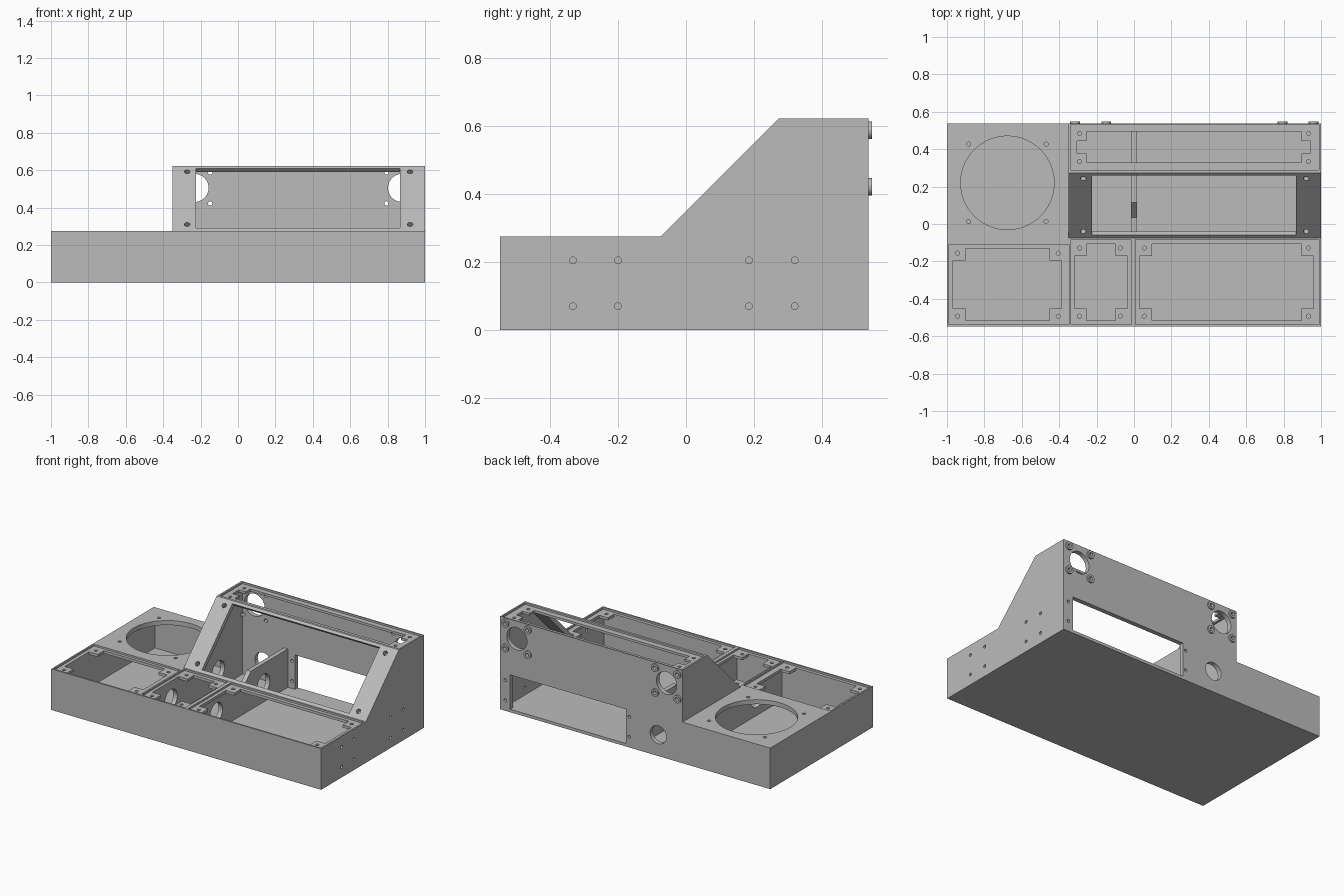
import bpy, bmesh
from math import radians
from mathutils import Vector, Matrix

if "Cube" in bpy.data.objects:
    bpy.data.objects.remove(bpy.data.objects["Cube"])

grey = bpy.data.materials.new("plain grey")
grey.use_nodes = True
grey.diffuse_color = (0.5, 0.5, 0.5, 1)
grey.node_tree.nodes["Principled BSDF"].inputs["Base Color"].default_value = (0.5, 0.5, 0.5, 1)


def prism(bm, pts, axis, a, b):
    """Extrude a flat outline along x (outline in y, z) or z (outline in x, y)."""
    at = (lambda p, t: (t, *p)) if axis == "x" else (lambda p, t: (*p, t))
    face = bm.faces.new([bm.verts.new(at(p, a)) for p in pts])
    ext = bmesh.ops.extrude_face_region(bm, geom=[face])["geom"]
    verts = [g for g in ext if isinstance(g, bmesh.types.BMVert)]
    move = Vector((b - a, 0, 0)) if axis == "x" else Vector((0, 0, b - a))
    bmesh.ops.translate(bm, verts=verts, vec=move)


def rect(x0, x1, y0, y1):
    return [(x0, y0), (x1, y0), (x1, y1), (x0, y1)]


def box(bm, x0, x1, y0, y1, z0, z1):
    prism(bm, rect(x0, x1, y0, y1), "z", z0, z1)


def cyl(bm, centre, axis, r, depth, sides=24):
    turn = Vector(axis).to_track_quat("Z", "Y").to_matrix().to_4x4()
    bmesh.ops.create_cone(bm, cap_ends=True, segments=sides, radius1=r, radius2=r,
                          depth=depth, matrix=Matrix.Translation(centre) @ turn)


def make(name, bm):
    bmesh.ops.recalc_face_normals(bm, faces=bm.faces)
    mesh = bpy.data.meshes.new(name)
    bm.to_mesh(mesh)
    bm.free()
    mesh.materials.append(grey)
    ob = bpy.data.objects.new(name, mesh)
    bpy.context.collection.objects.link(ob)
    return ob


def combine(ob, other, operation="DIFFERENCE"):
    mod = ob.modifiers.new("cut", "BOOLEAN")
    mod.operation, mod.solver, mod.object = operation, "EXACT", other
    bpy.context.view_layer.objects.active = ob
    bpy.ops.object.modifier_apply(modifier=mod.name)


def cutter(name, bm):
    ob = make(name, bm)
    ob.hide_render = True
    return ob


FRONT, BACK, LOW, HIGH = -0.548, 0.537, 0.275, 0.623
cutters = []

# Outer body: low base with a sloped tower
bm = bmesh.new()
prism(bm, [(FRONT, 0), (BACK, 0), (BACK, HIGH), (0.274, HIGH), (-0.075, LOW), (FRONT, LOW)],
      "x", -0.35, 1)
body = make("case_body", bm)
bm = bmesh.new()
box(bm, -1, -0.3, FRONT, BACK, 0, LOW)
left_block = cutter("left_block", bm)
combine(body, left_block, "UNION")
cutters.append(left_block)

# Hollow interiors
bm = bmesh.new()
box(bm, -0.97, -0.35, -0.518, 0.507, 0.02, 0.245)
prism(bm, [(-0.518, 0.02), (0.507, 0.02), (0.507, 0.595), (0.287, 0.595),
           (-0.063, 0.245), (-0.518, 0.245)], "x", -0.32, 0.97)
cutters.append(cutter("interior_cutter", bm))

# Lid seats: recess, opening with screw tabs, screw holes
# (recess rectangle, opening rectangle, tab size, surface height)
seats = [
    ((-0.99, -0.348, -0.537, -0.11), (-0.967, -0.387, -0.516, -0.13), 0.065, LOW),
    ((-0.338, -0.016, -0.537, -0.083), (-0.318, -0.035, -0.516, -0.107), 0.065, LOW),
    ((0.008, 0.99, -0.537, -0.083), (0.03, 0.96, -0.516, -0.107), 0.065, LOW),
    ((-0.338, 0.99, 0.29, 0.53), (-0.305, 0.945, 0.328, 0.495), 0.05, HIGH),
]
recess, openings, holes = bmesh.new(), bmesh.new(), bmesh.new()
for outer, (x0, x1, y0, y1), t, top in seats:
    box(recess, *outer, top - 0.012, top + 0.05)
    prism(openings, [(x0 + t, y0), (x1 - t, y0), (x1 - t, y0 + t), (x1, y0 + t),
                     (x1, y1 - t), (x1 - t, y1 - t), (x1 - t, y1), (x0 + t, y1),
                     (x0 + t, y1 - t), (x0, y1 - t), (x0, y0 + t), (x0 + t, y0 + t)],
          "z", top - 0.05, top + 0.1)
    for x in (outer[0] + 0.047, outer[1] - 0.057):
        for y in (outer[2] + 0.044, outer[3] - 0.046):
            cyl(holes, (x, y, top), (0, 0, 1), 0.011, 0.09, 16)

# Speaker opening, sloped display opening and rear window
cyl(openings, (-0.677, 0.22, LOW), (0, 0, 1), 0.25, 0.1, 64)
slope = Vector((0, -1, 1)).normalized()
prism(openings, [(-0.09, 0.32), (-0.02, 0.25), (0.3, 0.57), (0.23, 0.64)], "x", -0.225, 0.866)
box(openings, 0.067, 0.926, 0.48, 0.6, 0.02, 0.25)
cutters += [cutter("recess_cutter", recess), cutter("opening_cutter", openings)]

# Speaker and display screw holes
for s in (-0.207, 0.207):
    for t in (-0.207, 0.207):
        cyl(holes, (-0.677 + s, 0.22 + t, LOW), (0, 0, 1), 0.011, 0.1, 16)
for x in (-0.272, 0.92):
    for z in (0.31, 0.592):
        cyl(holes, (x, z - 0.35, z), slope, 0.015, 0.07, 16)

# Side and rear window screw holes
for z in (0.07, 0.205):
    for y in (-0.333, -0.2, 0.185, 0.32):
        cyl(holes, (1, y, z), (1, 0, 0), 0.01, 0.1, 16)
    for x in (0.045, 0.963):
        cyl(holes, (x, BACK, z), (0, 1, 0), 0.01, 0.1, 16)

# Rear sockets with their screw bosses, and the rear cable hole
bosses = bmesh.new()
for cx in (-0.232, 0.877):
    cyl(holes, (cx, BACK, 0.505), (0, 1, 0), 0.075, 0.1, 40)
    for x in (cx - 0.083, cx + 0.083):
        for z in (0.422, 0.588):
            cyl(bosses, (x, BACK + 0.003, z), (0, 1, 0), 0.026, 0.016)
            cyl(holes, (x, BACK, z), (0, 1, 0), 0.012, 0.1, 16)
cyl(holes, (-0.17, BACK, 0.143), (0, 1, 0), 0.06, 0.1, 40)

# Cable holes through the inner walls
for y in (-0.25, 0.25):
    cyl(holes, (-0.15, y, 0.14), (1, 0, 0), 0.065, 0.5, 40)
hole_cutter = cutter("hole_cutter", holes)
cutters.append(hole_cutter)
for c in cutters[1:]:
    combine(body, c)

# Inner partition with a sloped notch
bm = bmesh.new()
prism(bm, [(-0.53, 0.01), (0.515, 0.01), (0.515, 0.277), (0.115, 0.277), (0.035, 0.2),
           (-0.04, 0.2), (-0.04, 0.25), (-0.53, 0.25)], "x", -0.015, 0.015)
partition = make("inner_partition", bm)
socket_bosses = make("socket_bosses", bosses)
for ob in (partition, socket_bosses):
    combine(ob, hole_cutter)

# Tidy up and shade
for c in cutters:
    bpy.data.objects.remove(c)
for ob in (body, partition, socket_bosses):
    bpy.ops.object.select_all(action="DESELECT")
    ob.select_set(True)
    bpy.context.view_layer.objects.active = ob
    bpy.ops.object.shade_smooth_by_angle(angle=radians(30))
